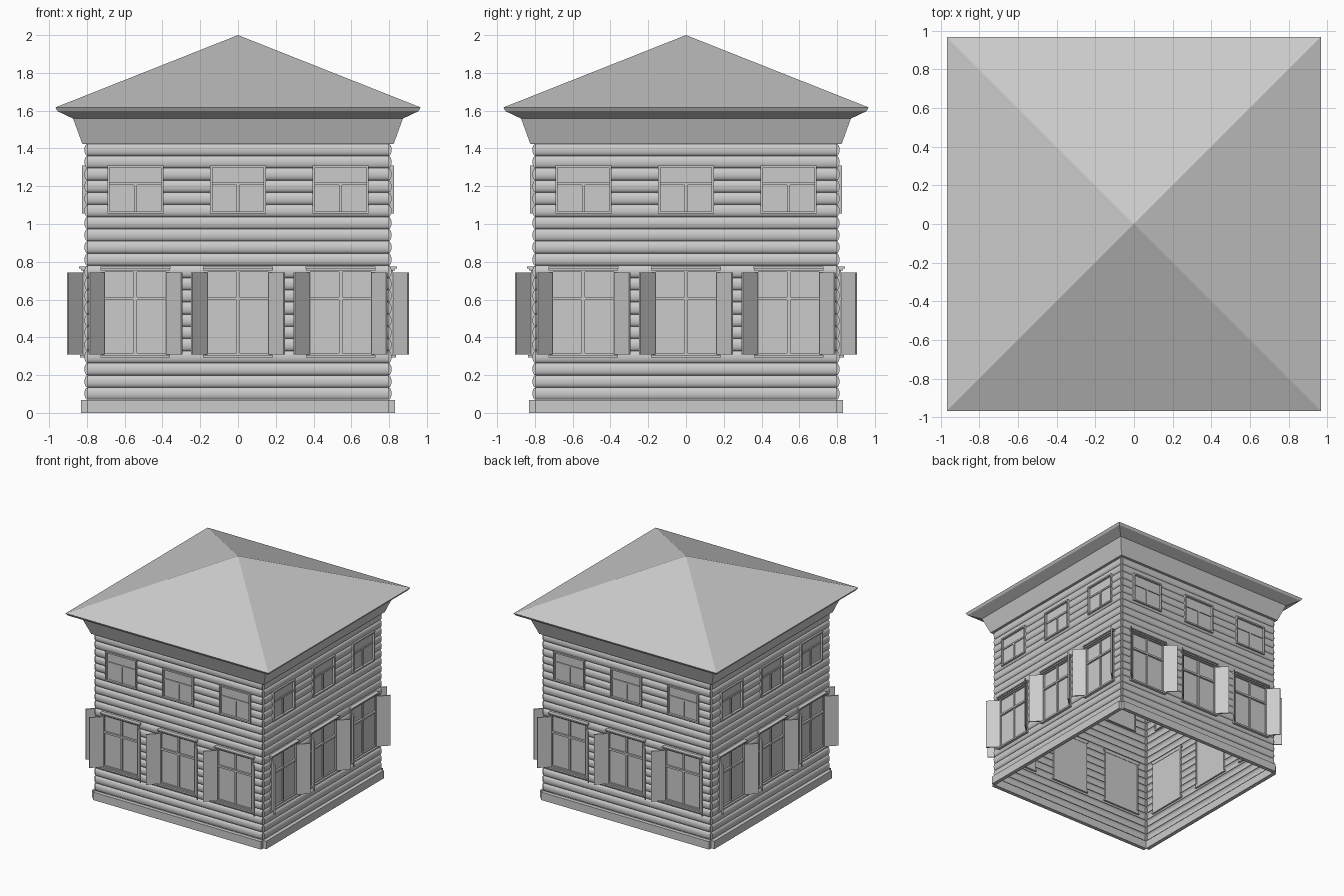
import bpy, bmesh, math
from mathutils import Matrix, Vector

if "Cube" in bpy.data.objects:
    bpy.data.objects.remove(bpy.data.objects["Cube"])

CENTRES = (-0.543, 0.0, 0.543)
LOWER = (0.17, 0.305, 0.757)      # half width, bottom, top of lower windows
UPPER = (0.143, 1.06, 1.305)      # same for upper windows


def finish(name, bm, smooth=False):
    """Turn a bmesh of one facade part into four objects, one per side."""
    bmesh.ops.recalc_face_normals(bm, faces=bm.faces) if not smooth else None
    me = bpy.data.meshes.new(name)
    bm.to_mesh(me)
    bm.free()
    for i, side in enumerate(("front", "right", "back", "left")):
        ob = bpy.data.objects.new(f"{side}_{name}", me)
        bpy.context.collection.objects.link(ob)
        ob.rotation_euler.z = i * math.pi / 2
    if smooth:
        bpy.ops.object.select_all(action='DESELECT')
        ob.select_set(True)
        bpy.context.view_layer.objects.active = ob
        bpy.ops.object.shade_smooth_by_angle(angle=math.radians(40))


def box(bm, x0, x1, y0, y1, z0, z1, mat=Matrix()):
    size = Matrix.Diagonal((x1 - x0, y1 - y0, z1 - z0, 1))
    mid = Matrix.Translation(((x0 + x1) / 2, (y0 + y1) / 2, (z0 + z1) / 2))
    bmesh.ops.create_cube(bm, size=1, matrix=mat @ mid @ size)


# Log wall: rounded courses as a shell, with the window openings left out
ROWS, Z0, Z1, W, BULGE, SEG = 21, 0.07, 1.425, 0.797, 0.016, 8
pitch = (Z1 - Z0) / ROWS


def log_y(z):
    t = ((z - Z0) / pitch) % 1.0
    if min(t, 1 - t) < 1e-4:
        return -W
    return -W - BULGE * math.sqrt(max(0, 1 - (2 * t - 1) ** 2))


xs = {-W, W}
zs = {round(Z0 + pitch * (r + 0.5 - 0.5 * math.cos(math.pi * k / SEG)), 6)
      for r in range(ROWS) for k in range(SEG + 1)}
for h, b, t in (LOWER, UPPER):
    xs |= {c + s * h for c in CENTRES for s in (-1, 1)}
    zs |= {b, t}
xs, zs = sorted(xs), sorted(zs)


def in_opening(x, z):
    return any(abs(x - c) < h and b < z < t
               for c in CENTRES for h, b, t in (LOWER, UPPER))


bm = bmesh.new()
grid = [[bm.verts.new((x, log_y(z), z)) for z in zs] for x in xs]
for i in range(len(xs) - 1):
    for j in range(len(zs) - 1):
        if not in_opening((xs[i] + xs[i + 1]) / 2, (zs[j] + zs[j + 1]) / 2):
            bm.faces.new((grid[i][j], grid[i + 1][j],
                          grid[i + 1][j + 1], grid[i][j + 1]))
# Rounded log ends at the corners
for r in range(ROWS):
    lo, hi = Z0 + r * pitch - 1e-4, Z0 + (r + 1) * pitch + 1e-4
    for col, flip in ((grid[0], True), (grid[-1], False)):
        end = [bm.verts.new(v.co) for v in col if lo < v.co.z < hi]
        bm.faces.new(end[::-1] if flip else end)
finish("log_wall", bm, smooth=True)

# Plinth boards
bm = bmesh.new()
box(bm, -0.80, 0.80, -0.83, -0.797, 0, 0.068)
finish("plinth", bm)


def panes(name, h, b, t, y):
    bm = bmesh.new()
    for c in CENTRES:
        box(bm, c - h, c + h, y, y + 0.006, b, t)
    finish(name, bm)


def frames(bm, c, h, b, t, w, y0, y1):
    box(bm, c - h, c - h + w, y0, y1, b, t)
    box(bm, c + h - w, c + h, y0, y1, b, t)
    box(bm, c - h + w, c + h - w, y0, y1, b, b + w)
    box(bm, c - h + w, c + h - w, y0, y1, t - w, t)


panes("lower_glass", *LOWER, -0.806)
panes("upper_glass", *UPPER, -0.806)

# Lower window frames with mullion and transom
bm = bmesh.new()
for c in CENTRES:
    frames(bm, c, 0.174, 0.305, 0.757, 0.012, -0.82, -0.797)
    box(bm, c - 0.009, c + 0.009, -0.815, -0.80, 0.315, 0.75)
    box(bm, c - 0.175, c + 0.175, -0.822, -0.80, 0.598, 0.614)
finish("lower_window_frame", bm)

# Upper window frames: single pane over a divided pane
bm = bmesh.new()
for c in CENTRES:
    frames(bm, c, 0.148, 1.055, 1.31, 0.012, -0.825, -0.797)
    box(bm, c - 0.138, c + 0.138, -0.814, -0.80, 1.206, 1.22)
    box(bm, c - 0.007, c + 0.007, -0.814, -0.80, 1.065, 1.21)
finish("upper_window_frame", bm)

# Sills and head mouldings of the lower windows
bm = bmesh.new()
for c in CENTRES:
    box(bm, c - 0.184, c + 0.184, -0.836, -0.797, 0.292, 0.306)
    box(bm, c - 0.184, c + 0.184, -0.832, -0.797, 0.754, 0.764)
    box(bm, c - 0.186, c + 0.186, -0.841, -0.797, 0.764, 0.774)
finish("sill_and_head", bm)

# Shutters swung open at 45 degrees
bm = bmesh.new()
for c in CENTRES:
    for s in (-1, 1):
        angle = -math.pi / 4 if s > 0 else math.pi + math.pi / 4
        m = Matrix.Translation((c + s * 0.166, -0.822, 0)) @ Matrix.Rotation(angle, 4, 'Z')
        box(bm, 0, 0.112, -0.005, 0.005, 0.308, 0.742, m)
finish("shutter", bm)

# Roof: flared frieze, soffit, thin eave edge and pyramid
profile = [(0.797, 1.424), (0.824, 1.424), (0.873, 1.558),
           (0.955, 1.597), (0.967, 1.617)]
bm = bmesh.new()
rings = [[bm.verts.new((sx * r, sy * r, z))
          for sx, sy in ((-1, -1), (1, -1), (1, 1), (-1, 1))] for r, z in profile]
for a, b in zip(rings, rings[1:]):
    for k in range(4):
        n = (k + 1) % 4
        bm.faces.new((a[k], a[n], b[n], b[k]))
apex = bm.verts.new((0, 0, 2.0))
for k in range(4):
    bm.faces.new((rings[-1][k], rings[-1][(k + 1) % 4], apex))
me = bpy.data.meshes.new("hip_roof")
bm.to_mesh(me)
bm.free()
bpy.context.collection.objects.link(bpy.data.objects.new("hip_roof", me))
